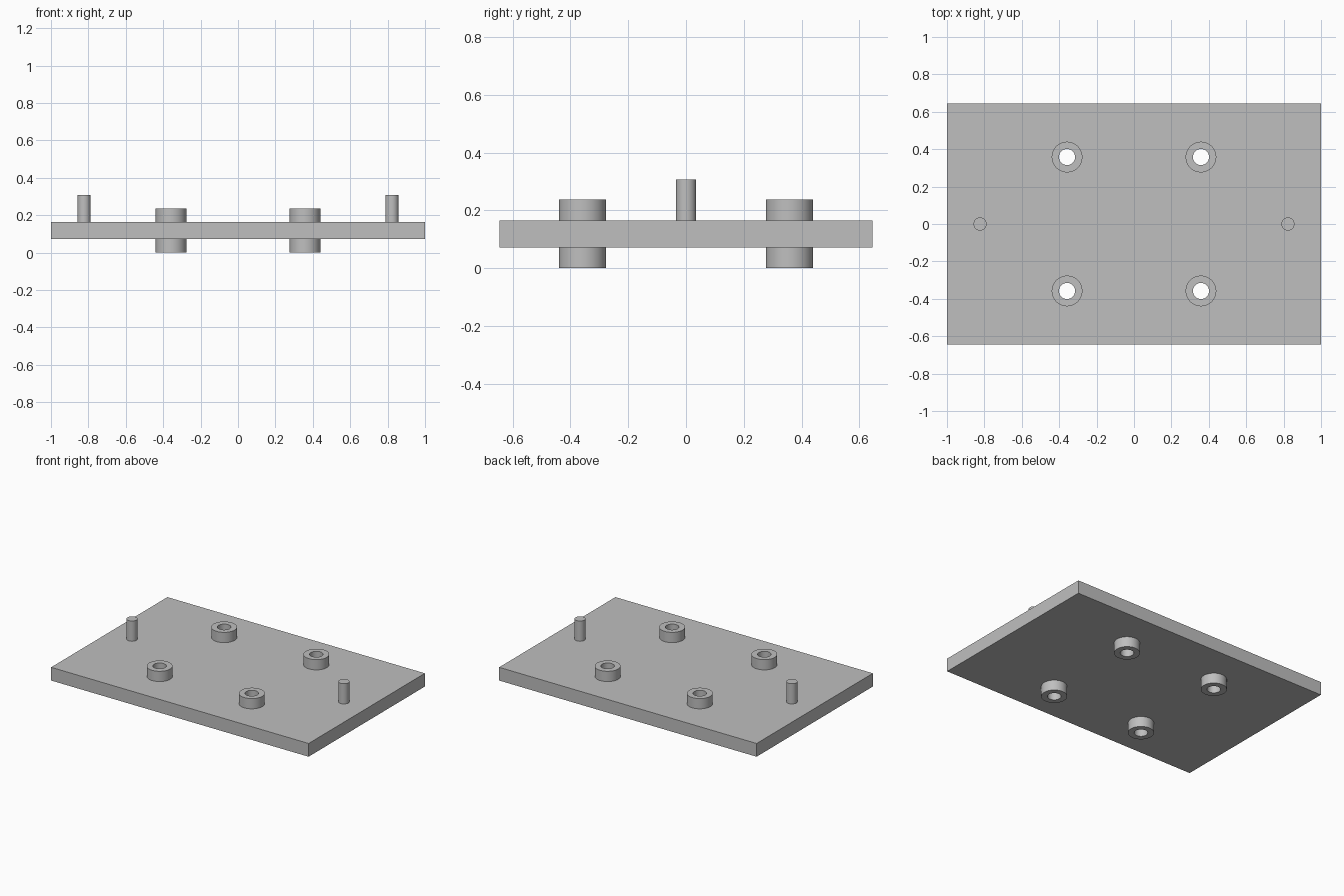
import bpy, bmesh, math
from mathutils import Matrix, Vector

if "Cube" in bpy.data.objects:
    bpy.data.objects.remove(bpy.data.objects["Cube"], do_unlink=True)

HALF_X, HALF_Y = 1.0, 0.645
PLATE_Z = (0.072, 0.165)
SLEEVE_TOP, SLEEVE_R, BORE_R, SLEEVE_AT = 0.237, 0.082, 0.043, 0.358
PIN_TOP, PIN_R, PIN_AT = 0.307, 0.035, 0.823
SEGMENTS = 64

grey = bpy.data.materials.new("plain grey")
grey.use_nodes = True
colour = (0.52, 0.52, 0.52, 1)
grey.diffuse_color = colour
grey.node_tree.nodes["Principled BSDF"].inputs["Base Color"].default_value = colour


def finish(name, bm, location=(0, 0, 0), smooth=True):
    """Turn a bmesh into a grey object."""
    bmesh.ops.recalc_face_normals(bm, faces=bm.faces)
    mesh = bpy.data.meshes.new(name)
    bm.to_mesh(mesh)
    bm.free()
    mesh.materials.append(grey)
    obj = bpy.data.objects.new(name, mesh)
    obj.location = location
    bpy.context.collection.objects.link(obj)
    if smooth:
        bpy.ops.object.select_all(action='DESELECT')
        obj.select_set(True)
        bpy.context.view_layer.objects.active = obj
        bpy.ops.object.shade_smooth_by_angle(angle=math.radians(35))
    return obj


def lathe(name, profile, location, closed):
    """Spin an (r, z) profile about the vertical axis."""
    bm = bmesh.new()
    verts = [bm.verts.new((r, 0, z)) for r, z in profile]
    pairs = list(zip(verts, verts[1:]))
    if closed:
        pairs.append((verts[-1], verts[0]))
    edges = [bm.edges.new(p) for p in pairs]
    bmesh.ops.spin(bm, geom=verts + edges, cent=(0, 0, 0), axis=(0, 0, 1),
                   angle=math.tau, steps=SEGMENTS)
    bmesh.ops.remove_doubles(bm, verts=bm.verts, dist=0.0001)
    return finish(name, bm, location)


# Base plate
bm = bmesh.new()
z0, z1 = PLATE_Z
bmesh.ops.create_cube(bm, size=1, matrix=Matrix.LocRotScale(
    Vector((0, 0, (z0 + z1) / 2)), None, Vector((2 * HALF_X, 2 * HALF_Y, z1 - z0))))
plate = finish("base_plate", bm, smooth=False)

# Openings through the plate, hidden within the sleeve walls
bm = bmesh.new()
corners = [(sx * SLEEVE_AT, sy * SLEEVE_AT) for sx in (-1, 1) for sy in (-1, 1)]
for x, y in corners:
    bmesh.ops.create_cone(bm, cap_ends=True, segments=SEGMENTS, radius1=0.06, radius2=0.06,
                          depth=1, matrix=Matrix.Translation((x, y, 0)))
cutter = finish("hole_cutter", bm, smooth=False)
cutter.hide_render = True
cut = plate.modifiers.new("sleeve openings", 'BOOLEAN')
cut.operation = 'DIFFERENCE'
cut.solver = 'EXACT'
cut.object = cutter
bpy.context.view_layer.objects.active = plate
bpy.ops.object.modifier_apply(modifier=cut.name)
bpy.data.objects.remove(cutter, do_unlink=True)

# Four bored sleeves passing through the plate
for x, y in corners:
    name = f"{'front' if y < 0 else 'back'}_{'left' if x > 0 else 'right'}_sleeve"
    lathe(name, [(BORE_R, 0), (SLEEVE_R, 0), (SLEEVE_R, SLEEVE_TOP), (BORE_R, SLEEVE_TOP)],
          (x, y, 0), closed=True)

# Two upright locating pins
for side, sign in (("left", 1), ("right", -1)):
    lathe(f"{side}_pin", [(0, z1), (PIN_R, z1), (PIN_R, PIN_TOP), (0, PIN_TOP)],
          (sign * PIN_AT, 0, 0), closed=False)
